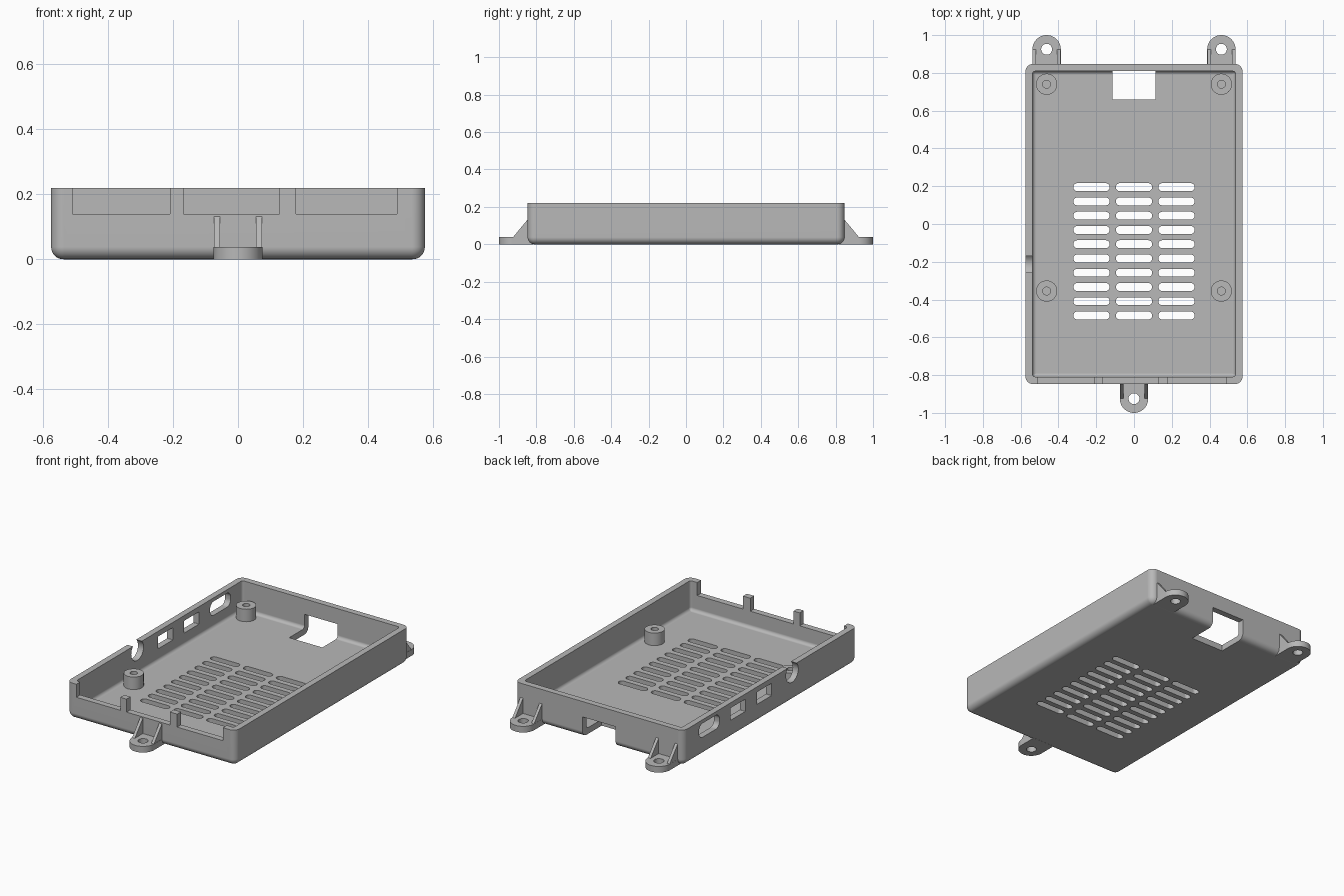
import bpy, bmesh
from math import pi, sin, cos, radians

cube = bpy.data.objects.get("Cube")
if cube:
    bpy.data.objects.remove(cube, do_unlink=True)

grey = bpy.data.materials.new("light_grey")
grey.use_nodes = True
grey.diffuse_color = (0.48, 0.48, 0.48, 1)
grey.node_tree.nodes["Principled BSDF"].inputs["Base Color"].default_value = grey.diffuse_color

W, D, H = 0.575, 0.847, 0.22       # half width, half depth, height
WALL = 0.038                       # wall and floor thickness
MOUNT_X = 0.4625                   # bosses and rear tabs


def arc(cx, cy, r, start, end, n=10):
    return [(cx + r * cos(start + (end - start) * i / n),
             cy + r * sin(start + (end - start) * i / n)) for i in range(n + 1)]


def circle(cx, cy, r, n=40):
    return arc(cx, cy, r, 0, 2 * pi, n)[:-1]


def round_rect(cx, cy, w, h, r, n=8):
    """Rounded rectangle with half sizes w and h."""
    pts = []
    for k, (sx, sy) in enumerate([(1, 1), (-1, 1), (-1, -1), (1, -1)]):
        pts += arc(cx + sx * (w - r), cy + sy * (h - r), r, k * pi / 2, (k + 1) * pi / 2, n)
    return pts


def rect(x0, x1, y0, y1):
    return [(x0, y0), (x1, y0), (x1, y1), (x0, y1)]


def loft(bm, rings):
    """Closed solid through rings of equal length."""
    loops = [[bm.verts.new(p) for p in ring] for ring in rings]
    n = len(loops[0])
    faces = [bm.faces.new(loops[0][::-1]), bm.faces.new(loops[-1])]
    for a, b in zip(loops, loops[1:]):
        faces += [bm.faces.new((a[i], a[(i + 1) % n], b[(i + 1) % n], b[i])) for i in range(n)]
    bmesh.ops.recalc_face_normals(bm, faces=faces)


def prism(bm, pts, axis, lo, hi):
    place = {"z": lambda a, b, c: (a, b, c),
             "x": lambda a, b, c: (c, a, b),
             "y": lambda a, b, c: (a, c, b)}[axis]
    loft(bm, [[place(a, b, c) for a, b in pts] for c in (lo, hi)])


def tray_solid(bm, w, d, z0, z1, corner, fillet):
    """Upright block with rounded corners and a rounded bottom edge."""
    rings = []
    for i in range(9):
        t = i / 8 * pi / 2
        inset = fillet * (1 - sin(t))
        ring = round_rect(0, 0, w - inset, d - inset, max(corner - inset, 0.002))
        rings.append([(x, y, z0 + fillet * (1 - cos(t))) for x, y in ring])
    rings.append([(x, y, z1) for x, y, z in rings[-1]])
    loft(bm, rings)


def make(name, bm):
    mesh = bpy.data.meshes.new(name)
    bm.to_mesh(mesh)
    bm.free()
    mesh.materials.append(grey)
    ob = bpy.data.objects.new(name, mesh)
    bpy.context.collection.objects.link(ob)
    return ob


def cut(ob, bm):
    cutter = make("cutter", bm)
    cutter.hide_render = True
    mod = ob.modifiers.new("cut", "BOOLEAN")
    mod.operation, mod.solver, mod.object = "DIFFERENCE", "EXACT", cutter
    bpy.context.view_layer.update()
    result = bpy.data.meshes.new_from_object(ob.evaluated_get(bpy.context.evaluated_depsgraph_get()))
    ob.modifiers.clear()
    ob.data = result
    bpy.data.objects.remove(cutter, do_unlink=True)


def finish(ob):
    bpy.ops.object.select_all(action="DESELECT")
    ob.select_set(True)
    bpy.context.view_layer.objects.active = ob
    bpy.ops.object.shade_smooth_by_angle(angle=radians(30))
    mod = ob.modifiers.new("even_normals", "WEIGHTED_NORMAL")
    mod.keep_sharp = True


# Tray shell and its cavity
bm = bmesh.new()
tray_solid(bm, W, D, 0, H, 0.04, WALL)
tray = make("tray", bm)
bm = bmesh.new()
tray_solid(bm, W - WALL, D - WALL, WALL, H + 0.1, 0.015, 0.02)
cut(tray, bm)

bm = bmesh.new()
# Vent slots in the floor
for row in range(10):
    for x in (-0.225, 0, 0.225):
        prism(bm, round_rect(x, 0.195 - row * 0.0755, 0.096, 0.021, 0.0205), "z", -0.1, 0.08)
# Card opening through the rear floor and wall
prism(bm, rect(-0.113, 0.113, 0.66, 0.95), "z", -0.1, 0.125)
# Front wall notches
for x0, x1 in ((-0.51, -0.21), (-0.167, 0.128), (0.178, 0.49)):
    prism(bm, rect(x0, x1, 0.14, 0.3), "y", -0.95, -0.78)
# Side ports: slot, two rectangles and a round jack opening
prism(bm, round_rect(0.595, 0.155, 0.1, 0.043, 0.036), "x", -0.65, -0.5)
for y in (0.315, 0.06):
    prism(bm, round_rect(y, 0.15, 0.072, 0.038, 0.004), "x", -0.65, -0.5)
prism(bm, circle(-0.213, 0.178, 0.06), "x", -0.65, -0.5)
cut(tray, bm)
finish(tray)

# Screw bosses
for x, side in ((MOUNT_X, "left"), (-MOUNT_X, "right")):
    for y, end in ((0.74, "rear"), (-0.355, "front")):
        bm = bmesh.new()
        prism(bm, circle(x, y, 0.056), "z", WALL - 0.005, 0.115)
        boss = make(f"boss_{end}_{side}", bm)
        bm = bmesh.new()
        prism(bm, circle(x, y, 0.021, 24), "z", WALL, 0.2)
        cut(boss, bm)
        finish(boss)


# Mounting tabs with a hole and two gussets
def mounting_tab(name, x, s):
    outline = [(x + px, s * py) for px, py in
               [(0.075, 0.815)] + arc(0, 0.925, 0.075, 0, pi, 24) + [(-0.075, 0.815)]]
    bm = bmesh.new()
    prism(bm, outline, "z", 0, WALL)
    tab = make(name, bm)
    bm = bmesh.new()
    prism(bm, circle(x, s * 0.925, 0.029, 28), "z", -0.1, 0.1)
    cut(tab, bm)
    finish(tab)
    bm = bmesh.new()
    side = [(0.83, 0.02), (0.925, 0.02), (0.925, WALL), (0.847, 0.132), (0.83, 0.132)]
    for gx in (x - 0.065, x + 0.065):
        prism(bm, [(s * y, z) for y, z in side], "x", gx - 0.009, gx + 0.009)
    make(name + "_gussets", bm)


mounting_tab("front_tab", 0, -1)
mounting_tab("rear_left_tab", MOUNT_X, 1)
mounting_tab("rear_right_tab", -MOUNT_X, 1)
